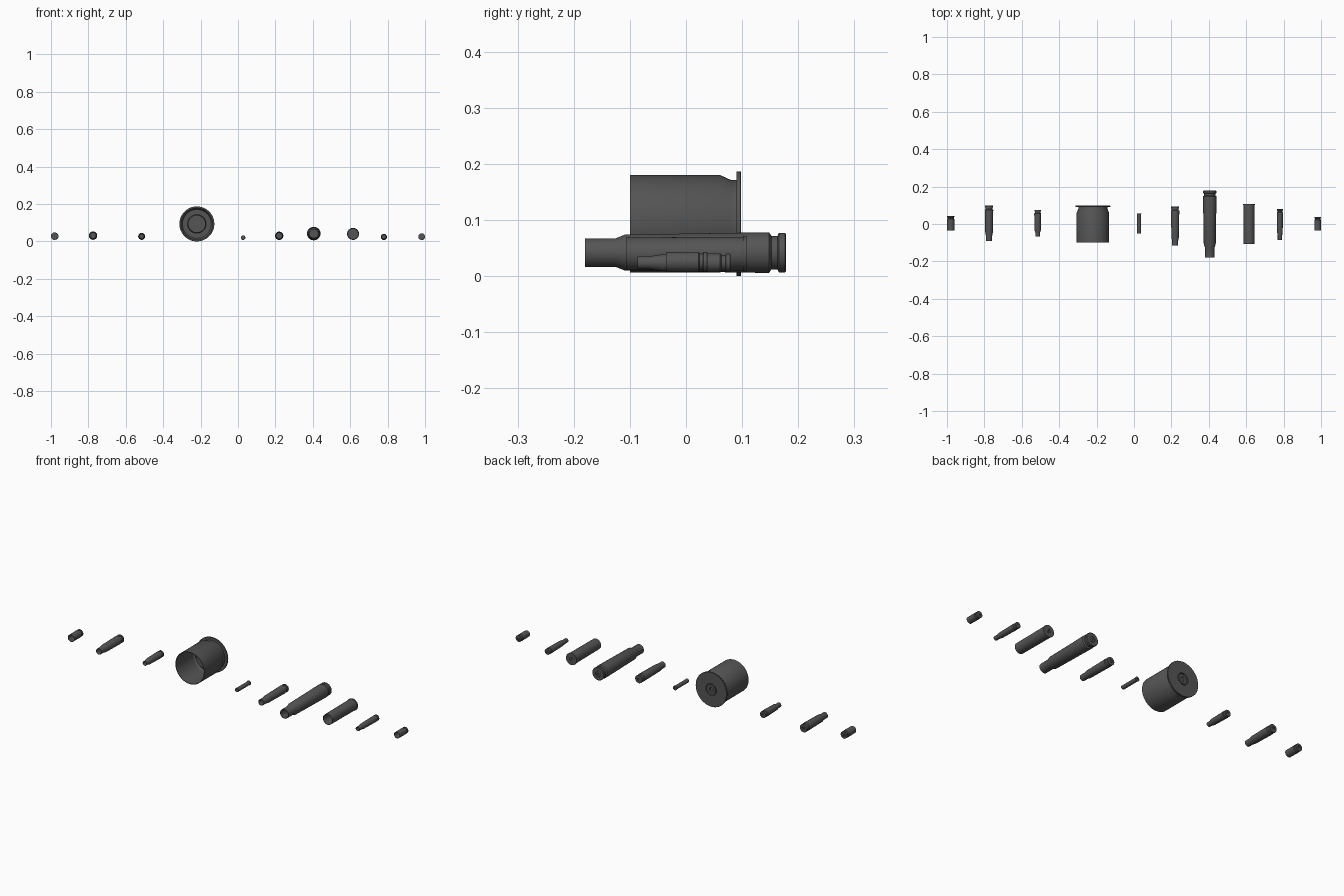
import bpy, bmesh, math
from mathutils import Matrix

if "Cube" in bpy.data.objects:
    bpy.data.objects.remove(bpy.data.objects["Cube"])

SEG = 48
dark = bpy.data.materials.new("dark_metal")
dark.diffuse_color = (0.09, 0.09, 0.09, 1)
dark.use_nodes = True
dark.node_tree.nodes["Principled BSDF"].inputs["Base Color"].default_value = dark.diffuse_color


def lathe(name, x, z, profile):
    """Revolve (y, r) points about the y axis; ends at r = 0 close the surface."""
    bm = bmesh.new()
    rings = []
    for y, r in profile:
        if r == 0:
            rings.append([bm.verts.new((0, y, 0))] * SEG)
        else:
            rings.append([bm.verts.new((r * math.cos(a), y, r * math.sin(a)))
                          for a in (2 * math.pi * i / SEG for i in range(SEG))])
    for A, B in zip(rings, rings[1:]):
        for i in range(SEG):
            j = (i + 1) % SEG
            bm.faces.new(list(dict.fromkeys((A[i], A[j], B[j], B[i]))))
    bmesh.ops.recalc_face_normals(bm, faces=bm.faces)
    me = bpy.data.meshes.new(name)
    bm.to_mesh(me)
    bm.free()
    me.materials.append(dark)
    ob = bpy.data.objects.new(name, me)
    ob.location = (x, 0, z)
    bpy.context.collection.objects.link(ob)
    bpy.ops.object.select_all(action='DESELECT')
    ob.select_set(True)
    bpy.context.view_layer.objects.active = ob
    bpy.ops.object.shade_smooth_by_angle(angle=math.radians(30))


def casing(name, x, z, wall, body, head, primer):
    """body: outer (y, r) from mouth to head; head: groove and rim; primer: cap radius."""
    floor = body[-1][0] - wall
    yb, rb = head[-1]
    inner = [(y, r - wall) for y, r in body[:-1]] + [(floor, body[-1][1] - wall * 1.5)]
    # recessed primer cap with a ring gap and a shallow dimple
    d = primer * 0.25
    base = [(yb, primer * 1.08), (yb - d, primer * 1.06), (yb - d, primer),
            (yb - d * 0.25, primer * 0.94), (yb - d * 0.25, primer * 0.35),
            (yb - d, primer * 0.15), (yb - d, 0)]
    # raised flash-hole boss inside
    boss = [(floor, 0), (floor, primer * 0.3)]
    lathe(name, x, z, boss + inner[::-1] + body + head + base)


def rimless(y, r, s):
    """Extractor groove and rim of length s ending at y."""
    return [(y - s, r), (y - s * .85, r * .82), (y - s * .5, r * .82),
            (y - s * .42, r * .97), (y - s * .05, r * .97), (y, r * .92)]


def bottleneck(name, x, z, y0, y1, neck, shoulder, r_neck, r_sh, r, s):
    body = [(y0, r_neck), (neck, r_neck), (shoulder, r_sh), (y1 - s, r)]
    casing(name, x, z, r * .09, body[:3] + [(y1 - s * 1.2, r)], rimless(y1, r, s), r * .4)


# bottlenecked rifle casings
bottleneck("long_rifle_casing", -.775, .031, -.09, .098, -.063, -.045, .0165, .0205, .0225, .022)
bottleneck("short_rifle_casing", -.515, .027, -.066, .075, -.048, -.034, .0125, .0165, .0185, .018)
bottleneck("medium_rifle_casing", .22, .030, -.116, .093, -.088, -.07, .0165, .02, .0222, .022)
bottleneck("heavy_casing", .405, .042, -.18, .178, -.125, -.109, .0255, .032, .0362, .03)
bottleneck("slim_rifle_casing", .78, .024, -.086, .079, -.065, -.042, .0115, .015, .0165, .018)

# straight pistol casings
for name, x, z, r, y0, y1 in (("pistol_casing_left", -.98, .028, .02, -.036, .043),
                              ("pistol_casing_right", .982, .0255, .018, -.036, .038)):
    casing(name, x, z, r * .08, [(y0, r * .97), (y1 - .018, r)], rimless(y1, r, .016), r * .42)

# small rimfire casing
casing("small_rim_casing", .027, .02, .0009, [(-.05, .0105), (.05, .0105)],
       [(.053, .0105), (.053, .0122), (.0565, .0122)], .004)

# wide straight shell with a rim
casing("wide_straight_shell", .615, .04, .0022, [(-.107, .029), (.09, .0302)],
       [(.102, .0302), (.102, .032), (.108, .032)], .0105)

# large launcher shell: open cup, waist, flange and raised inner chamber
yb = .098
lathe("large_shell", -.22, .0935, [
    (.02, 0), (.02, .047), (.055, .05), (.055, .077), (.045, .083), (-.1, .0845),
    (-.1, .087), (.06, .087), (.08, .078), (.09, .078), (.09, .0925), (.0915, .0935),
    (.097, .0935), (yb, .0925), (yb, .032), (.092, .031), (.092, .026),
    (.097, .025), (.097, .012), (.09, .01), (.09, 0)])
